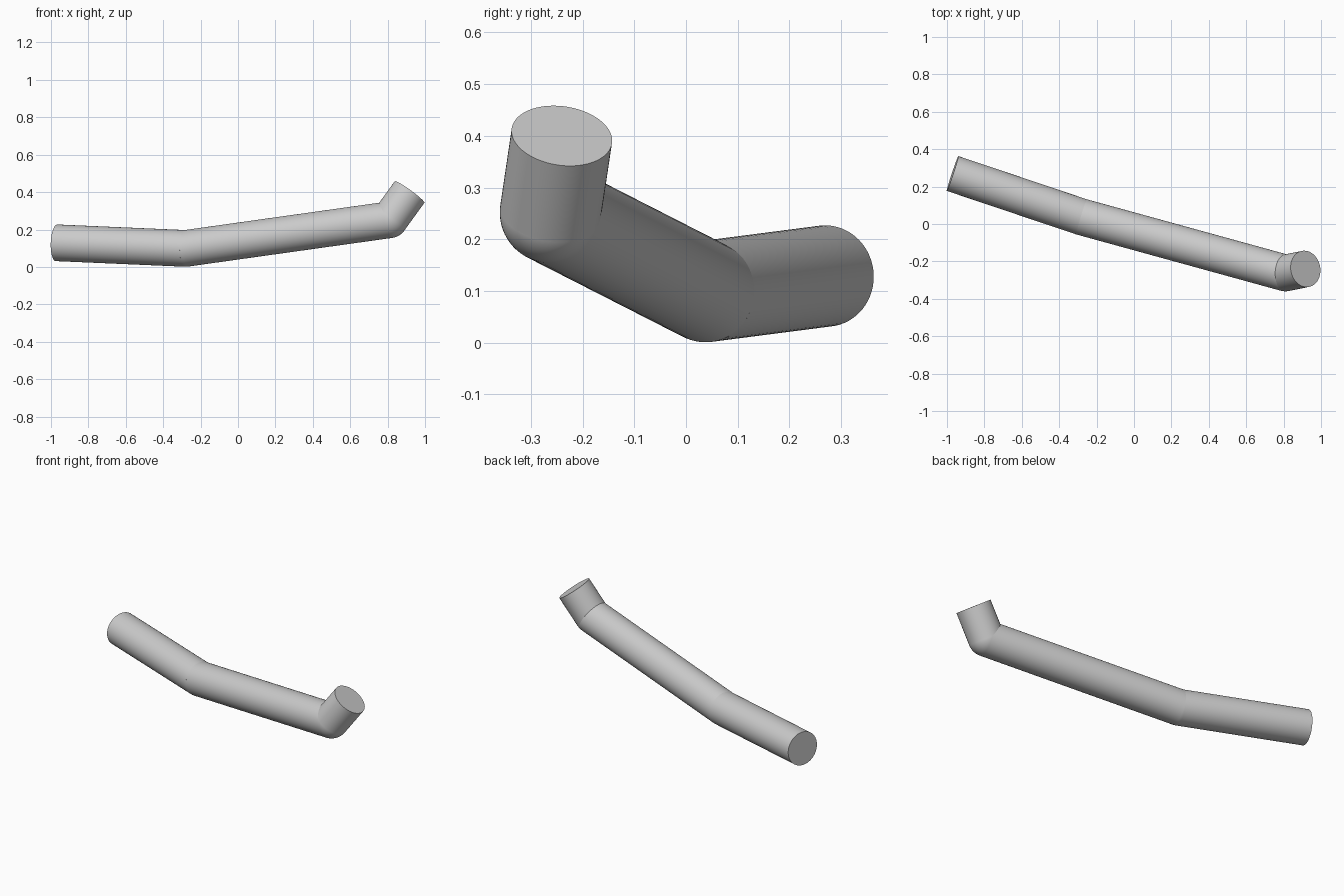
import bpy
from mathutils import Vector

cube = bpy.data.objects.get("Cube")
if cube:
    bpy.data.objects.remove(cube, do_unlink=True)

RADIUS = 0.098
SIDES = 64

# Bent centre line of the pipe: back end, two joints, raised end
back_end = Vector((-0.97, 0.27, 0.129))
shallow_bend = Vector((-0.28, 0.038, 0.099))
elbow = Vector((0.81, -0.262, 0.252))
raised_end = Vector((0.917, -0.24, 0.40))

grey = bpy.data.materials.new("light_grey")
grey.use_nodes = True
color = (0.6, 0.6, 0.6, 1.0)
grey.diffuse_color = color
grey.node_tree.nodes["Principled BSDF"].inputs["Base Color"].default_value = color


def finish(name):
    """Name, paint and smooth the active part, keeping cap rims sharp."""
    part = bpy.context.object
    part.name = name
    part.data.materials.append(grey)
    bpy.ops.object.shade_smooth_by_angle()
    return part


def pipe(name, start, end):
    axis = end - start
    bpy.ops.mesh.primitive_cylinder_add(
        vertices=SIDES, radius=RADIUS, depth=axis.length,
        location=(start + end) / 2,
        rotation=axis.to_track_quat("Z", "Y").to_euler())
    return finish(name)


def joint(name, centre, along):
    bpy.ops.mesh.primitive_uv_sphere_add(
        segments=SIDES, ring_count=SIDES // 2, radius=RADIUS, location=centre,
        rotation=along.to_track_quat("Z", "Y").to_euler())
    return finish(name)


# Straight pipe lengths
pipe("back_pipe", back_end, shallow_bend)
pipe("middle_pipe", shallow_bend, elbow)
pipe("raised_pipe", elbow, raised_end)

# Rounded joints that close the bends
joint("shallow_bend_joint", shallow_bend, elbow - shallow_bend)
joint("elbow_joint", elbow, elbow - shallow_bend)
